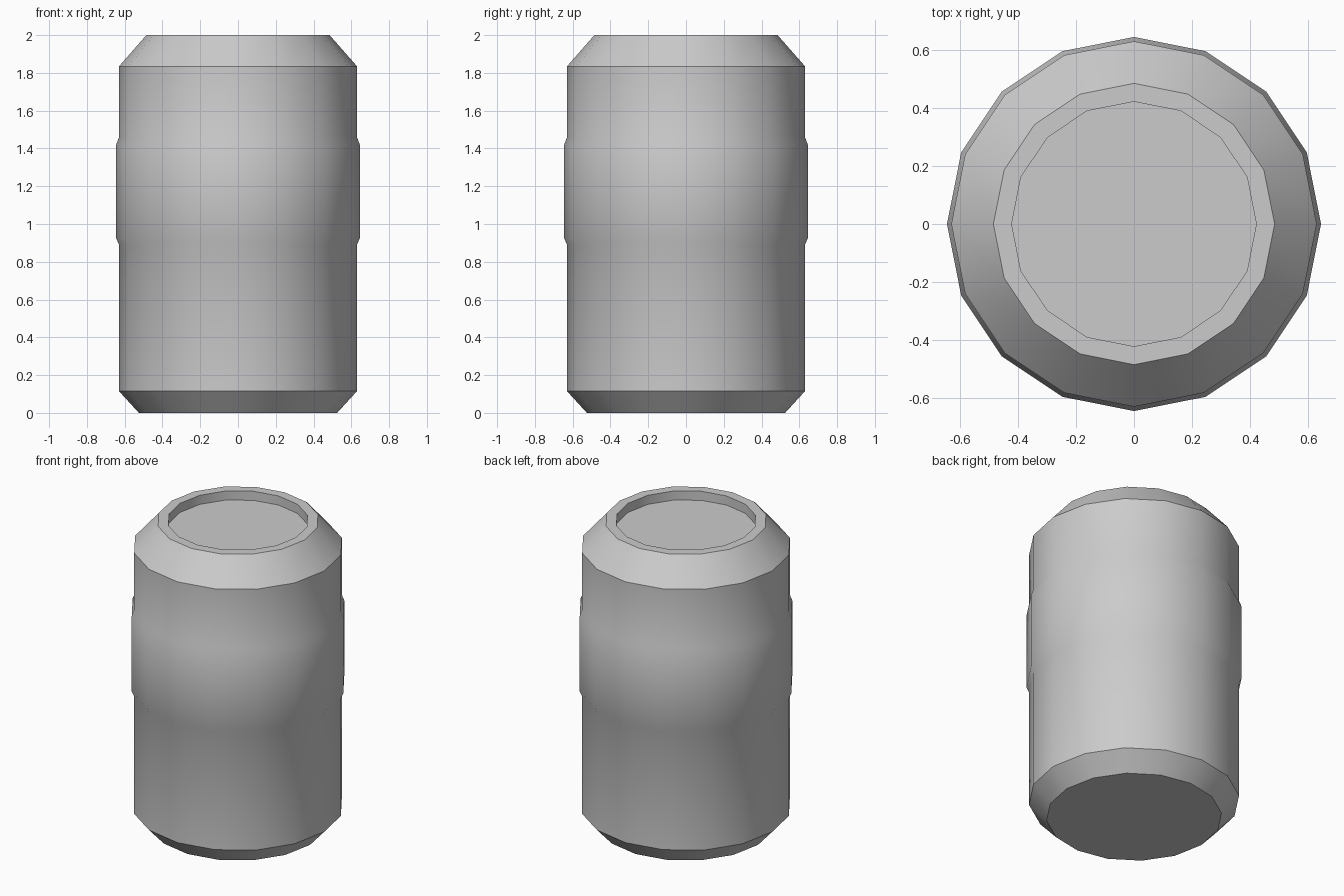
import bpy
import bmesh
import math
from mathutils import Matrix

if "Cube" in bpy.data.objects:
    bpy.data.objects.remove(bpy.data.objects["Cube"], do_unlink=True)

SIDES = 16

# Single grey finish
grey = bpy.data.materials.new("light_grey")
grey.use_nodes = True
colour = (0.6, 0.6, 0.6, 1)
grey.diffuse_color = colour
grey.node_tree.nodes["Principled BSDF"].inputs["Base Color"].default_value = colour

# Barrel outline (radius, height): base, wall, raised band, shoulder, rim, recessed lid
profile = [
    (0.525, 0), (0.63, 0.115),
    (0.63, 0.89), (0.645, 0.925), (0.645, 1.42), (0.63, 1.46),
    (0.63, 1.835), (0.485, 2), (0.422, 2), (0.422, 1.94),
]

bm = bmesh.new()
rings = []
for radius, height in profile:
    ring = bmesh.ops.create_circle(
        bm, segments=SIDES, radius=radius, matrix=Matrix.Translation((0, 0, height)))
    rings.append(ring["verts"])

# Wall faces between neighbouring rings
for low, high in zip(rings, rings[1:]):
    for i in range(SIDES):
        j = (i + 1) % SIDES
        bm.faces.new((low[i], low[j], high[j], high[i]))

# Bottom and recessed lid
bm.faces.new(rings[0])
bm.faces.new(rings[-1])
bmesh.ops.recalc_face_normals(bm, faces=bm.faces)

mesh = bpy.data.meshes.new("barrel")
bm.to_mesh(mesh)
bm.free()
mesh.materials.append(grey)
barrel = bpy.data.objects.new("barrel", mesh)
bpy.context.collection.objects.link(barrel)

# Smooth round the wall, sharp at the shoulder, base and rim
bpy.ops.object.select_all(action="DESELECT")
barrel.select_set(True)
bpy.context.view_layer.objects.active = barrel
bpy.ops.object.shade_smooth_by_angle(angle=math.radians(30))
